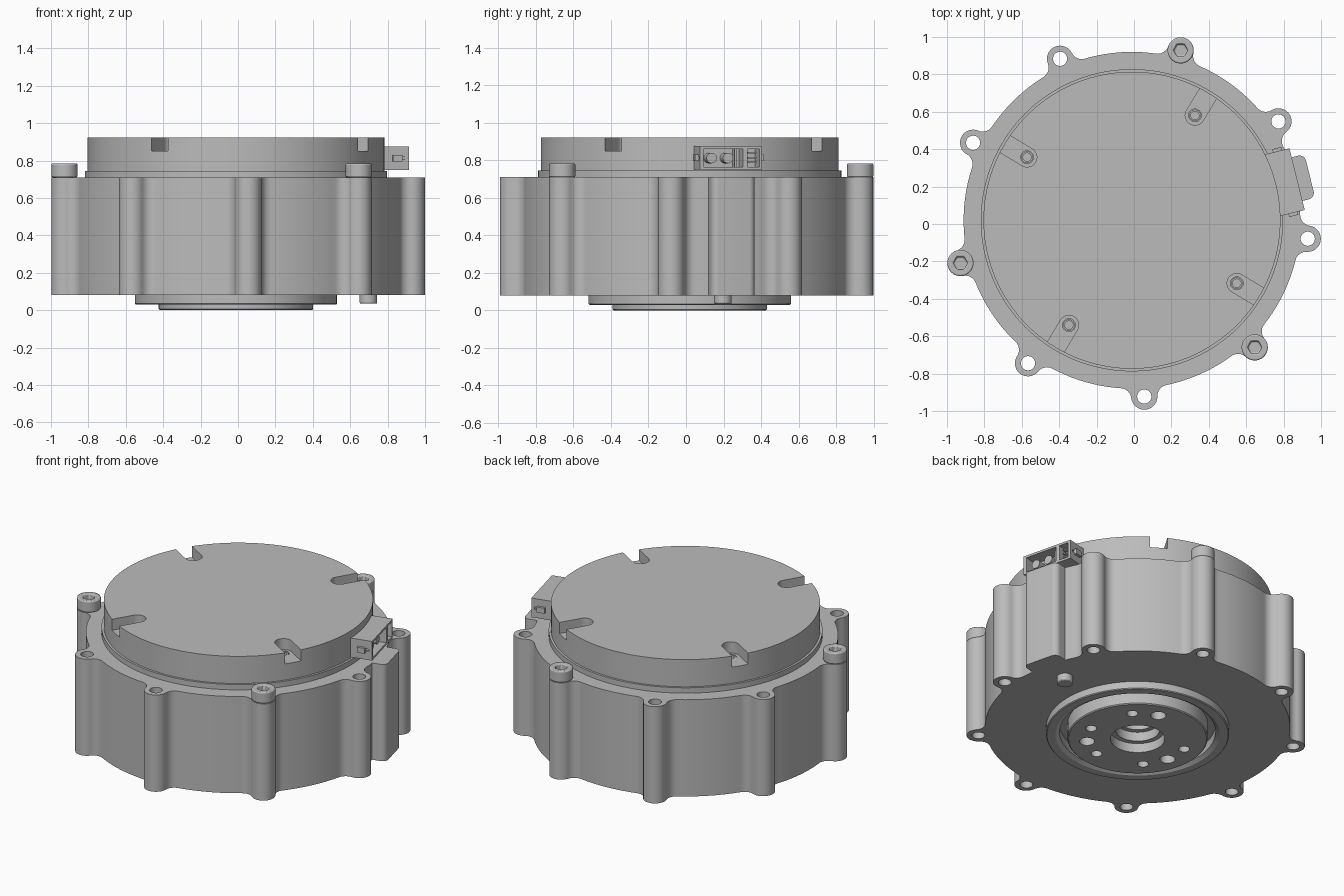
import bpy, bmesh, math
from math import cos, sin, pi, radians, degrees, acos
from mathutils import Matrix, Vector

if "Cube" in bpy.data.objects:
    bpy.data.objects.remove(bpy.data.objects["Cube"], do_unlink=True)

CX, CY = -0.011, 0.02                      # axis of the housing
LUGS = [74 + 40 * k for k in range(9)]
BOLTS = (74, 194, 314)
LUG_DIST = 0.945
SIDE = 14                                  # direction of the connector

grey = bpy.data.materials.new("satin grey")
grey.use_nodes = True
grey.diffuse_color = (0.5, 0.5, 0.5, 1)
grey.node_tree.nodes["Principled BSDF"].inputs["Base Color"].default_value = (0.5, 0.5, 0.5, 1)


def polar(r, deg):
    return (r * cos(radians(deg)), r * sin(radians(deg)))


def arc(c, r, a0, a1, n):
    return [(c[0] + r * cos(radians(a0 + (a1 - a0) * i / n)),
             c[1] + r * sin(radians(a0 + (a1 - a0) * i / n))) for i in range(n + 1)]


def finish(name, bm, turn=0, bevel=0):
    bmesh.ops.recalc_face_normals(bm, faces=bm.faces)
    mesh = bpy.data.meshes.new(name)
    bm.to_mesh(mesh)
    bm.free()
    mesh.transform(Matrix.Translation((CX, CY, 0)) @ Matrix.Rotation(radians(turn), 4, 'Z'))
    mesh.materials.append(grey)
    obj = bpy.data.objects.new(name, mesh)
    bpy.context.collection.objects.link(obj)
    if bevel:
        mod = obj.modifiers.new("bevel", 'BEVEL')
        mod.width, mod.segments, mod.limit_method = bevel, 2, 'ANGLE'
        mod.angle_limit = radians(40)
    return obj


def add_prism(bm, pts, z0, z1):
    face = bm.faces.new([bm.verts.new((x, y, z0)) for x, y in pts])
    out = bmesh.ops.extrude_face_region(bm, geom=[face])["geom"]
    for v in out:
        if isinstance(v, bmesh.types.BMVert):
            v.co.z = z1
    # the starting face stays as the lower cap


def prisms(name, outlines, z0, z1, turn=0, bevel=0):
    bm = bmesh.new()
    for pts in outlines:
        add_prism(bm, pts, z0, z1)
    return finish(name, bm, turn, bevel)


def disc(c, r, n=32):
    return arc(c, r, 0, 360 - 360 / n, n - 1)


def rect(x0, x1, y0, y1):
    return [(x0, y0), (x1, y0), (x1, y1), (x0, y1)]


def lathe(name, profile, steps=128):
    bm = bmesh.new()
    verts = [bm.verts.new((r, 0, z)) for r, z in profile]
    edges = [bm.edges.new(p) for p in zip(verts, verts[1:])]
    bmesh.ops.spin(bm, geom=verts + edges, cent=(0, 0, 0), axis=(0, 0, 1),
                   angle=2 * pi, steps=steps, use_duplicate=False)
    bmesh.ops.remove_doubles(bm, verts=bm.verts, dist=1e-5)
    return finish(name, bm)


def cut(obj, cutter):
    cutter.hide_render = True
    mod = obj.modifiers.new("cut", 'BOOLEAN')
    mod.operation, mod.object, mod.solver = 'DIFFERENCE', cutter, 'EXACT'
    bpy.context.view_layer.objects.active = obj
    bpy.ops.object.modifier_apply(modifier=mod.name)
    bpy.data.objects.remove(cutter, do_unlink=True)


def housing_outline(R=0.9, r=0.07, f=0.06):
    # Round wall with nine filleted screw lugs
    beta = degrees(acos(((R + f) ** 2 + LUG_DIST ** 2 - (r + f) ** 2) / (2 * (R + f) * LUG_DIST)))
    pts = []
    for a in LUGS:
        lug = Vector(polar(LUG_DIST, a))
        f0, f1 = Vector(polar(R + f, a - beta)), Vector(polar(R + f, a + beta))
        d0, d1 = f0 - lug, f1 - lug
        s = degrees(math.atan2(d1.y, d1.x)) - a
        s = (s + 360) % 360                # half sweep of the lug arc
        pts += arc(f0, f, a - beta + 180, a - s + 180, 8)[:-1]
        pts += arc(lug, r, a - s, a + s, 20)[:-1]
        pts += arc(f1, f, a + s + 180, a + beta + 180, 8)[:-1]
        pts += arc((0, 0), R, a + beta, a + 40 - beta, 16)[:-1]
    return pts


# Housing with through holes and a seat for the rotor
housing = prisms("housing", [housing_outline()], 0.08, 0.71)
cut(housing, prisms("hole_cutter", [disc(polar(LUG_DIST, a), 0.038) for a in LUGS], 0, 0.8))
cut(housing, prisms("seat_cutter", [disc((0, 0), 0.5, 128)], 0, 0.3))

# Rounded boss on the wall under the connector
boss = arc((0.945, -0.085), 0.035, -90, 0, 8) + arc((0.945, 0.085), 0.035, 0, 90, 8)
prisms("connector_boss", [[(0.8, -0.12)] + boss + [(0.8, 0.12)]], 0.08, 0.71, SIDE)

# Lid with four open screw slots
prisms("lid_step", [disc((0, 0), 0.808, 160)], 0.70, 0.745)
lid = prisms("lid", [disc((0, 0), 0.794, 160)], 0.74, 0.922)
SLOT = 0.654
for a in (59, 149, 239, 329):
    slot = [(0.9, 0.052)] + arc((SLOT, 0), 0.052, 90, 270, 20) + [(0.9, -0.052)]
    cut(lid, prisms("slot_cutter", [slot], 0.85, 1, a))
    cut(lid, prisms("screw_cutter", [disc((SLOT, 0), 0.034)], 0.80, 0.9, a))
    screw = prisms("lid_screw", [disc((SLOT, 0), 0.031)], 0.79, 0.848, a)
    cut(screw, prisms("socket_cutter", [disc((SLOT, 0), 0.022, 24)], 0.82, 0.9, a))

# Socket head bolts in every third lug
for a in BOLTS:
    c = polar(LUG_DIST, a)
    bolt = prisms("bolt_head", [disc(c, 0.07, 48)], 0.71, 0.784)
    cut(bolt, prisms("hex_cutter", [disc(c, 0.038, 6)], 0.745, 0.85))
    mod = bolt.modifiers.new("bevel", 'BEVEL')
    mod.width, mod.segments, mod.limit_method = 0.007, 2, 'ANGLE'
    prisms("bolt_shaft", [disc(c, 0.031)], 0.2, 0.72)

# Output rotor, groove and bearing ring underneath
rotor = lathe("rotor", [(0, 0.25), (0.10, 0.25), (0.10, 0.12), (0.13, 0.12), (0.13, 0.06),
                        (0.16, 0.06), (0.16, 0.0), (0.407, 0.0), (0.413, 0.006), (0.413, 0.1),
                        (0.46, 0.1), (0.46, 0.045), (0.485, 0.03), (0.535, 0.03), (0.54, 0.035),
                        (0.54, 0.081), (0.501, 0.081), (0.501, 0.31), (0, 0.31)])
cut(rotor, prisms("rotor_hole_cutter", [disc(polar(0.3, a), 0.045) for a in BOLTS]
                  + [disc(polar(0.3, a), 0.033) for a in (44, 164, 224, 284, 344)], -0.1, 0.08))

# Locating pin on the underside
prisms("locating_pin", [disc(polar(0.73, SIDE), 0.047)], 0.035, 0.09, 0, 0.006)

# Open connector shell with a divider, drawn along its own direction
shell = prisms("connector_shell", [rect(0.77, 0.91, -0.17, 0.17)], 0.75, 0.875, SIDE)
cut(shell, prisms("opening_cutter", [rect(0.82, 1, -0.15, 0.065), rect(0.82, 1, 0.09, 0.155)],
                  0.764, 0.861, SIDE))
cut(shell, prisms("side_slot_cutter", [rect(0.83, 0.89, s * 0.18 - 0.018, s * 0.18 + 0.018)
                                       for s in (-1, 1)], 0.805, 0.82, SIDE))
for s in (-1, 1):
    prisms("connector_ear", [rect(0.82, 0.87, s * 0.175 - 0.012, s * 0.175 + 0.012)],
           0.795, 0.83, SIDE)
prisms("connector_rib", [[(0.815, 0.03), (0.87, 0.03), (0.87, 0.04), (0.815, 0.04)]],
       0.762, 0.863, SIDE)

# Power contacts and signal pins inside the shell
for t in (-0.1, -0.01):
    bm = bmesh.new()
    bmesh.ops.create_cone(bm, cap_ends=True, segments=24, radius1=0.028, radius2=0.028, depth=0.07,
                          matrix=Matrix.Translation((0.85, t, 0.812)) @ Matrix.Rotation(pi / 2, 4, 'Y'))
    finish("power_contact", bm, SIDE)
for z in (0.785, 0.81, 0.835):
    prisms("signal_pin", [rect(0.81, 0.885, 0.1, 0.145)], z, z + 0.008, SIDE)

# Smooth the round walls and keep edges sharp
bpy.ops.object.select_all(action='DESELECT')
for obj in bpy.data.objects:
    if obj.type == 'MESH' and grey.name in obj.data.materials:
        obj.select_set(True)
        bpy.context.view_layer.objects.active = obj
bpy.ops.object.shade_smooth_by_angle(angle=radians(30))
